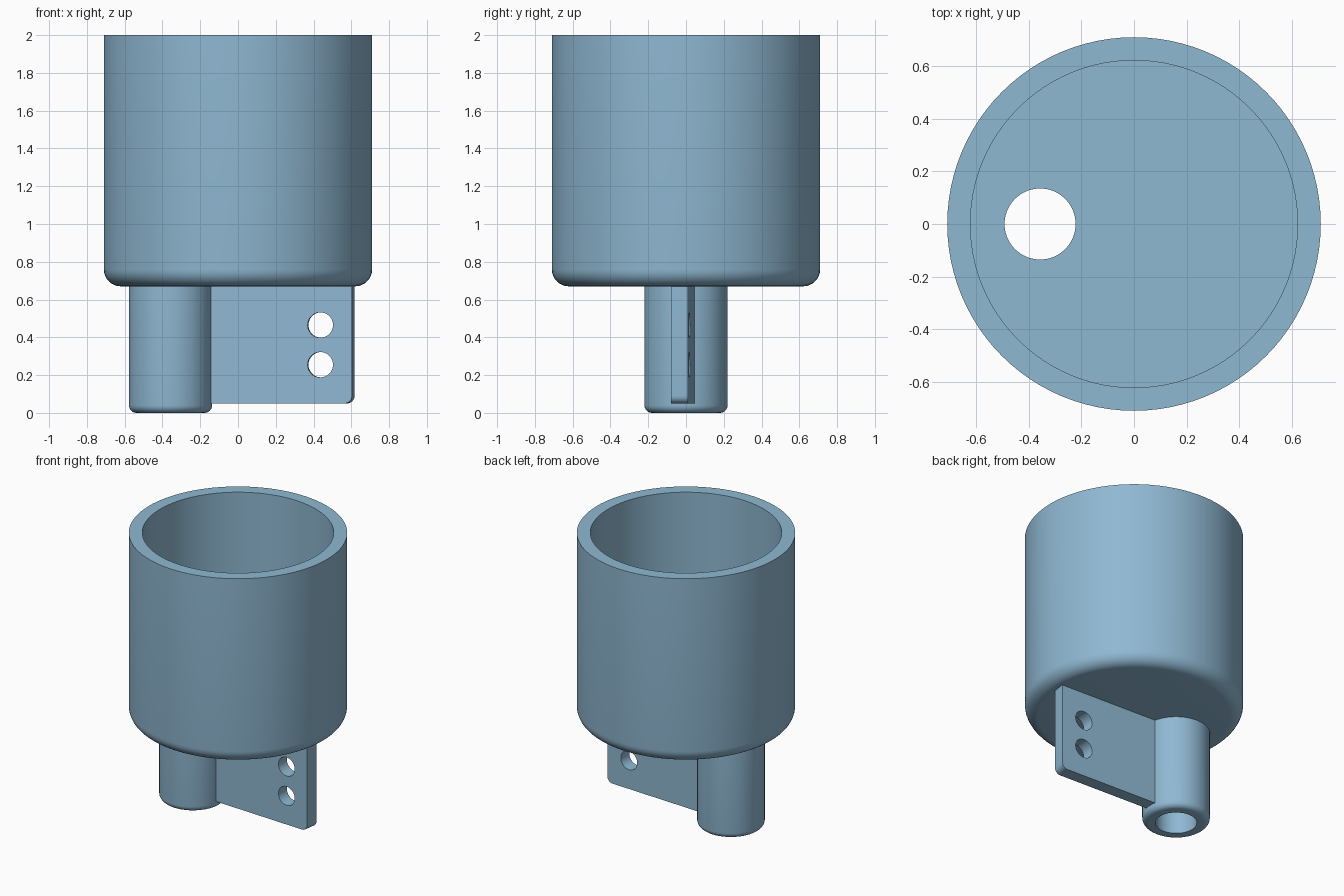
import bpy, bmesh, math
from mathutils import Vector

if "Cube" in bpy.data.objects:
    bpy.data.objects.remove(bpy.data.objects["Cube"])

blue = bpy.data.materials.new("soft_blue")
blue.diffuse_color = (0.275, 0.479, 0.645, 1)
blue.use_nodes = True
blue.node_tree.nodes["Principled BSDF"].inputs["Base Color"].default_value = blue.diffuse_color

TUBE_X, BORE = -0.357, 0.135


def finish(name, bm):
    bmesh.ops.recalc_face_normals(bm, faces=bm.faces[:])
    mesh = bpy.data.meshes.new(name)
    bm.to_mesh(mesh)
    bm.free()
    mesh.materials.append(blue)
    ob = bpy.data.objects.new(name, mesh)
    bpy.context.collection.objects.link(ob)
    return ob


def arc(cx, cz, r, a0, a1, n=8):
    angles = [math.radians(a0 + (a1 - a0) * i / n) for i in range(n + 1)]
    return [(cx + r * math.cos(a), cz + r * math.sin(a)) for a in angles]


def lathe(name, profile, x=0, steps=96, closed=True):
    """Spin a profile of (radius, z) points around a vertical axis at x."""
    bm = bmesh.new()
    verts = [bm.verts.new((x + r, 0, z)) for r, z in profile]
    pairs = list(zip(verts, verts[1:]))
    if closed:
        pairs.append((verts[-1], verts[0]))
    edges = [bm.edges.new(p) for p in pairs]
    bmesh.ops.spin(bm, geom=verts + edges, cent=(x, 0, 0), axis=(0, 0, 1),
                   angle=2 * math.pi, steps=steps)
    bmesh.ops.remove_doubles(bm, verts=bm.verts[:], dist=1e-4)
    return finish(name, bm)


def cylinder_cutter(name, r, depth, loc, rot=(0, 0, 0)):
    bpy.ops.mesh.primitive_cylinder_add(vertices=64, radius=r, depth=depth,
                                        location=loc, rotation=rot)
    ob = bpy.context.object
    ob.name = name
    ob.data.materials.append(blue)
    ob.hide_render = True
    ob.hide_viewport = True
    return ob


def cut(ob, cutter):
    mod = ob.modifiers.new("cut_" + cutter.name, 'BOOLEAN')
    mod.operation, mod.solver, mod.object = 'DIFFERENCE', 'EXACT', cutter


def shade(ob):
    bpy.ops.object.select_all(action='DESELECT')
    ob.select_set(True)
    bpy.context.view_layer.objects.active = ob
    bpy.ops.object.shade_smooth_by_angle(angle=math.radians(30))


# Cup with a rounded lower edge and an off-centre drain hole in its floor
cup = lathe("cup", [(0, 0.67)] + arc(0.62, 0.76, 0.09, -90, 0)
            + [(0.71, 2.0), (0.622, 2.0), (0.622, 0.76), (0, 0.76)], closed=False)
shade(cup)
cut(cup, cylinder_cutter("drain_cutter", BORE, 0.4, (TUBE_X, 0, 0.7)))

# Hollow drain tube with a rounded lower rim
tube = lathe("drain_tube", arc(0.18, 0.04, 0.04, -90, 0, 6)
             + [(0.22, 0.67), (BORE, 0.67), (BORE, 0)], TUBE_X, 64)
shade(tube)

# Mounting fin, slightly angled, with a rounded lower outer corner
bm = bmesh.new()
outline = ([(-0.19, 0.685), (-0.19, 0.05)] + arc(0.577, 0.09, 0.04, -90, 0, 6)
           + [(0.617, 0.685)])
face = bm.faces.new([bm.verts.new((x, 0.045, z)) for x, z in outline])
extruded = bmesh.ops.extrude_face_region(bm, geom=[face])
front = [v for v in extruded["geom"] if isinstance(v, bmesh.types.BMVert)]
bmesh.ops.translate(bm, verts=front, vec=Vector((0, -0.09, 0)))
for v in front:
    if v.co.x > 0:
        v.co.x -= 0.014
SLOPE = 0.035 / 0.75
for v in bm.verts:
    v.co.y -= SLOPE * (v.co.x + 0.14)
fin = finish("mounting_fin", bm)
shade(fin)

# Two screw holes through the fin
for i, z in enumerate((0.255, 0.465)):
    cut(fin, cylinder_cutter(f"screw_hole_cutter_{i}", 0.067, 0.5, (0.438, -0.027, z),
                             (math.pi / 2, 0, -math.atan(SLOPE))))
